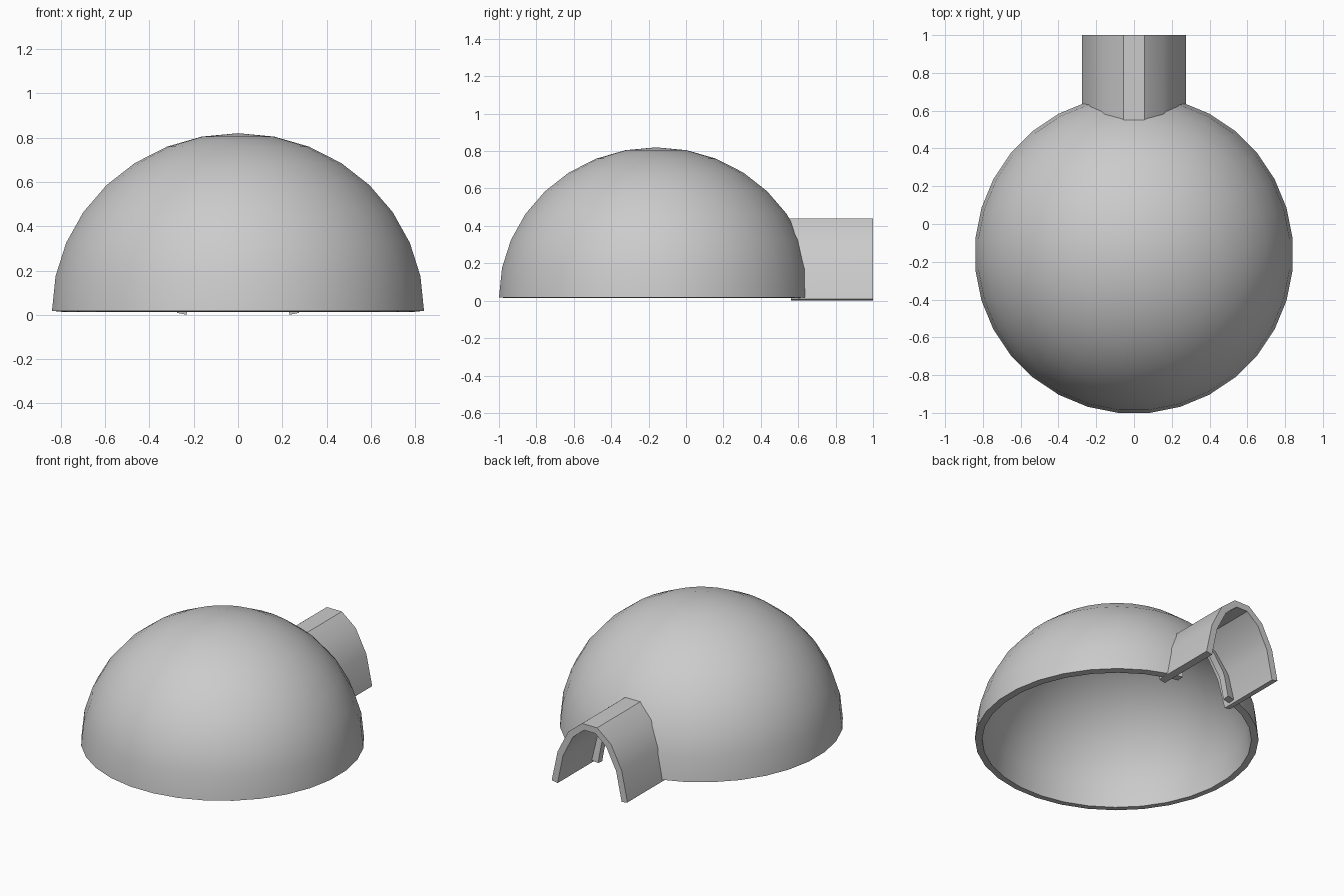
import bpy, bmesh, math

if "Cube" in bpy.data.objects:
    bpy.data.objects.remove(bpy.data.objects["Cube"])

WALL = 0.043


def make_object(name, bm):
    bmesh.ops.recalc_face_normals(bm, faces=bm.faces)
    mesh = bpy.data.meshes.new(name)
    bm.to_mesh(mesh)
    bm.free()
    ob = bpy.data.objects.new(name, mesh)
    bpy.context.collection.objects.link(ob)
    return ob


def activate(ob):
    bpy.ops.object.select_all(action='DESELECT')
    ob.select_set(True)
    bpy.context.view_layer.objects.active = ob


def apply_modifiers(ob):
    activate(ob)
    for m in list(ob.modifiers):
        bpy.ops.object.modifier_apply(modifier=m.name)


def smooth(ob, degrees):
    activate(ob)
    bpy.ops.object.shade_smooth_by_angle(angle=math.radians(degrees))


def arch(half_width, height, base):
    # Eight points: upper half of a 16-sided ring, flat on top
    a0, step = math.radians(11.25), math.radians(22.5)
    s, c = math.sin(a0), math.cos(a0)
    return [(half_width * math.cos(a0 + i * step) / c,
             base + (height - base) * (math.sin(a0 + i * step) - s) / (c - s))
            for i in range(8)]


# Dome: hemisphere, 32 sides and 8 rings
SEG, RINGS = 32, 8
bm = bmesh.new()
rings = []
for k in range(RINGS):
    t = math.pi / 2 * k / RINGS
    r = 0.844 * math.cos(t)
    ring = []
    for i in range(SEG):
        a = 2 * math.pi * (i + 0.5) / SEG
        ring.append(bm.verts.new((r * math.cos(a), -0.16 + r * math.sin(a),
                                  0.018 + 0.802 * math.sin(t))))
    rings.append(ring)
top = bm.verts.new((0, -0.16, 0.82))
for i in range(SEG):
    j = (i + 1) % SEG
    for lo, hi in zip(rings, rings[1:]):
        bm.faces.new((lo[i], lo[j], hi[j], hi[i]))
    bm.faces.new((rings[-1][i], rings[-1][j], top))
# open surface: make sure normals face outward
dome = make_object("dome", bm)
if dome.data.polygons[0].normal.dot(dome.data.polygons[0].center) < 0:
    dome.data.flip_normals()

# Doorway cutter: a smaller arch through the dome wall
bm = bmesh.new()
pts = arch(0.185, 0.385, -0.05)
front = [bm.verts.new((x, 0.3, z)) for x, z in pts]
back = [bm.verts.new((x, 0.9, z)) for x, z in pts]
bm.faces.new(front)
bm.faces.new(back)
for i in range(8):
    j = (i + 1) % 8
    bm.faces.new((front[i], front[j], back[j], back[i]))
cutter = make_object("doorway_cutter", bm)
cutter.hide_render = True

solid = dome.modifiers.new("wall", 'SOLIDIFY')
solid.thickness = WALL
solid.offset = -1
cut = dome.modifiers.new("doorway", 'BOOLEAN')
cut.operation = 'DIFFERENCE'
cut.solver = 'EXACT'
cut.object = cutter
apply_modifiers(dome)
bpy.data.objects.remove(cutter, do_unlink=True)
smooth(dome, 30)

# Entrance tunnel: open arch, its inner end sunk into the dome wall
bm = bmesh.new()
pts = arch(0.275, 0.44, 0.009)
inner = [bm.verts.new((x, 0.563 - 0.1 * z, z)) for x, z in pts]
outer = [bm.verts.new((x, 1.0, z)) for x, z in pts]
for i in range(7):
    bm.faces.new((inner[i], inner[i + 1], outer[i + 1], outer[i]))
tunnel = make_object("entrance_tunnel", bm)
if tunnel.data.polygons[3].normal.z < 0:
    tunnel.data.flip_normals()
solid = tunnel.modifiers.new("wall", 'SOLIDIFY')
solid.thickness = WALL
solid.offset = -1
apply_modifiers(tunnel)
smooth(tunnel, 30)
